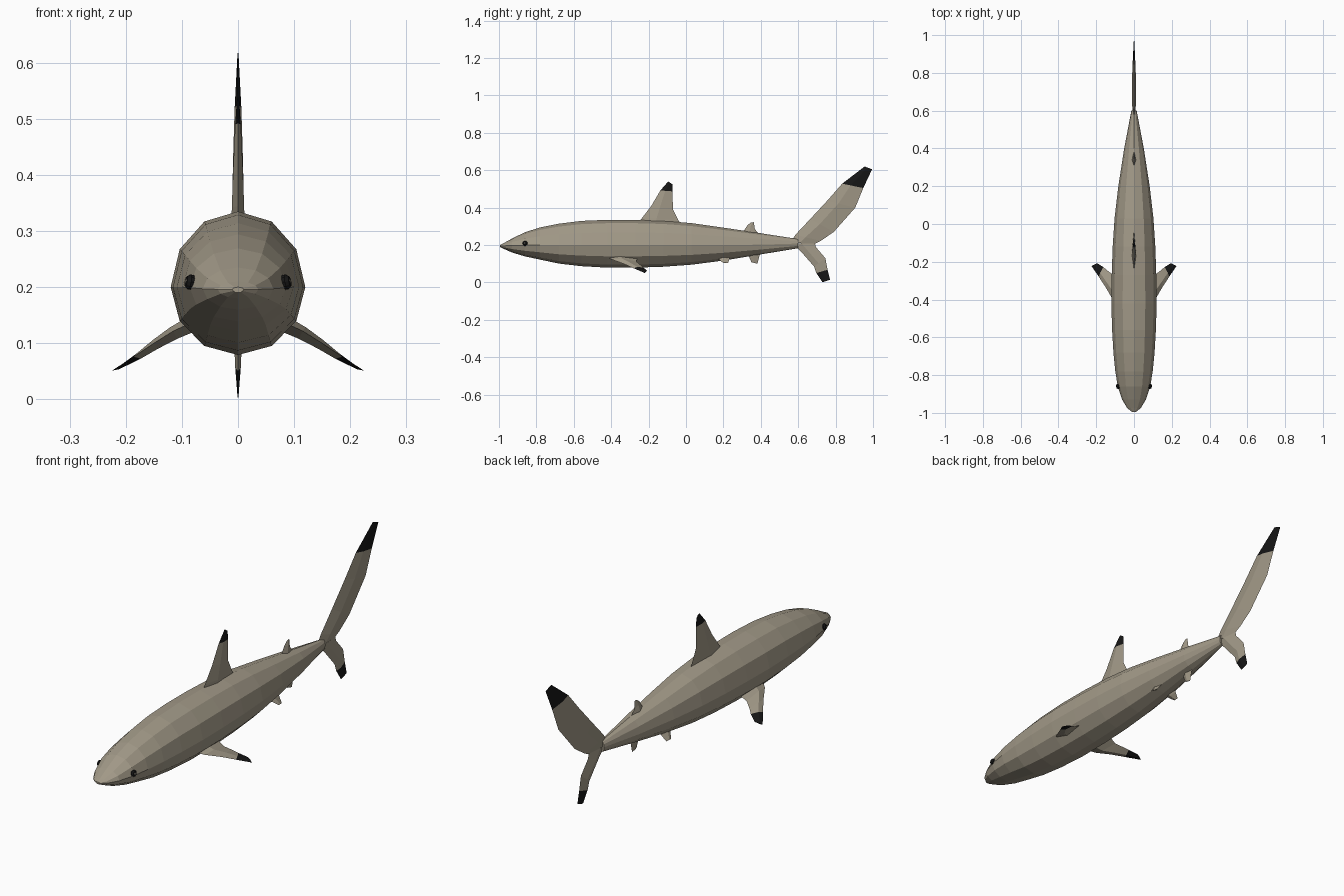
import bpy, bmesh, math
from mathutils import Vector


def material(name, rgb):
    m = bpy.data.materials.new(name)
    m.diffuse_color = (*rgb, 1)
    return m


GREY = material("warm_grey", (0.36, 0.32, 0.245))
BLACK = material("fin_black", (0.008, 0.008, 0.008))


def finish(name, bm):
    bmesh.ops.recalc_face_normals(bm, faces=bm.faces)
    mesh = bpy.data.meshes.new(name)
    bm.to_mesh(mesh)
    bm.free()
    mesh.materials.append(GREY)
    mesh.materials.append(BLACK)
    ob = bpy.data.objects.new(name, mesh)
    bpy.context.collection.objects.link(ob)
    return ob


def loft(bm, rings, black_from=99):
    """Skin closed rings of points; bands from black_from on are black."""
    rows = [[bm.verts.new(p) for p in r] for r in rings]
    n = len(rows[0])
    for k in range(len(rows) - 1):
        for i in range(n):
            j = (i + 1) % n
            f = bm.faces.new((rows[k][i], rows[k][j], rows[k + 1][j], rows[k + 1][i]))
            f.material_index = int(k >= black_from)
    bm.faces.new(rows[0])
    bm.faces.new(rows[-1]).material_index = int(black_from < 99)


def fin(name, stations, black_from=99, normal=(1, 0, 0)):
    """Diamond-section fin; station = leading point, trailing point, half thickness."""
    bm = bmesh.new()
    nrm = Vector(normal).normalized()
    rings = []
    for lead, trail, t in stations:
        a, b = [Vector(p) if len(p) == 3 else Vector((0, *p)) for p in (lead, trail)]
        mid = a.lerp(b, 0.4)
        rings.append([a, mid + nrm * t, b, mid - nrm * t])
    loft(bm, rings, black_from)
    return finish(name, bm)


# Body: twelve-sided sections (y, half width, centre z, height above, depth below)
sections = [
    (-0.995, 0.010, 0.196, 0.004, 0.006), (-0.975, 0.036, 0.196, 0.014, 0.016),
    (-0.93, 0.063, 0.197, 0.038, 0.037), (-0.86, 0.086, 0.199, 0.070, 0.060),
    (-0.78, 0.099, 0.2, 0.094, 0.078), (-0.68, 0.109, 0.2, 0.114, 0.099),
    (-0.56, 0.116, 0.2, 0.129, 0.113), (-0.42, 0.12, 0.2, 0.135, 0.121),
    (-0.27, 0.118, 0.2, 0.135, 0.121), (-0.12, 0.113, 0.2, 0.130, 0.116),
    (0.03, 0.103, 0.2, 0.117, 0.105), (0.2, 0.083, 0.2, 0.093, 0.083),
    (0.4, 0.052, 0.202, 0.061, 0.052), (0.6, 0.014, 0.208, 0.024, 0.025)]
body = bmesh.new()
loft(body, [[(w * math.cos(a), y, z + (up if math.sin(a) > 0 else down) * math.sin(a))
             for a in [math.tau * i / 12 for i in range(12)]]
            for y, w, z, up, down in sections])
finish("body", body)

# Fins along the centre line, given as (y, z) pairs
fin("dorsal_fin", [
    ((-0.26, 0.31), (-0.02, 0.30), 0.012), ((-0.235, 0.345), (-0.042, 0.335), 0.011),
    ((-0.185, 0.41), (-0.07, 0.39), 0.009), ((-0.137, 0.492), (-0.072, 0.487), 0.005),
    ((-0.095, 0.54), (-0.073, 0.525), 0.002)], 3)
fin("rear_dorsal_fin", [
    ((0.29, 0.25), (0.405, 0.235), 0.012), ((0.31, 0.278), (0.385, 0.265), 0.01),
    ((0.33, 0.307), (0.368, 0.285), 0.006), ((0.347, 0.32), (0.363, 0.322), 0.002)])
fin("anal_fin", [
    ((0.32, 0.165), (0.405, 0.17), 0.012), ((0.335, 0.142), (0.393, 0.145), 0.009),
    ((0.35, 0.108), (0.382, 0.1), 0.003)])
fin("tail_upper_lobe", [
    ((0.56, 0.215), (0.68, 0.203), 0.008), ((0.585, 0.255), (0.72, 0.222), 0.011),
    ((0.665, 0.34), (0.79, 0.27), 0.011), ((0.755, 0.437), (0.905, 0.40), 0.009),
    ((0.835, 0.528), (0.948, 0.505), 0.006), ((0.955, 0.62), (0.995, 0.605), 0.001)], 4)
fin("tail_lower_lobe", [
    ((0.57, 0.21), (0.69, 0.208), 0.008), ((0.615, 0.165), (0.695, 0.188), 0.009),
    ((0.685, 0.085), (0.745, 0.13), 0.007), ((0.697, 0.05), (0.757, 0.068), 0.005),
    ((0.73, 0.001), (0.77, 0.014), 0.001)], 3)

# Paired fins and eyes
for s, side in ((1, "right"), (-1, "left")):
    fin(side + "_pectoral_fin", [
        ((s * 0.075, -0.43, 0.14), (s * 0.075, -0.26, 0.135), 0.015),
        ((s * 0.115, -0.395, 0.122), (s * 0.115, -0.265, 0.112), 0.012),
        ((s * 0.15, -0.335, 0.10), (s * 0.143, -0.245, 0.095), 0.009),
        ((s * 0.186, -0.28, 0.076), (s * 0.162, -0.228, 0.08), 0.006),
        ((s * 0.225, -0.222, 0.051), (s * 0.195, -0.208, 0.062), 0.002)],
        3, (s * 0.5, 0, 0.87))
    fin(side + "_pelvic_fin", [
        ((s * 0.03, 0.15, 0.14), (s * 0.03, 0.235, 0.145), 0.01),
        ((s * 0.046, 0.175, 0.124), (s * 0.043, 0.232, 0.125), 0.007),
        ((s * 0.064, 0.198, 0.105), (s * 0.06, 0.225, 0.103), 0.002)],
        99, (s * 0.75, 0, 0.66))
    # Eye: black button with a small grey pupil plate, facing outward
    out = Vector((s * 0.95, -0.25, 0.2)).normalized()
    turn = out.to_track_quat('Z', 'Y').to_matrix().to_4x4()
    turn.translation = (s * 0.085, -0.86, 0.209)
    eye = bmesh.new()
    loft(eye, [[turn @ Vector((r * math.cos(a), r * math.sin(a), h))
                for a in [math.tau * i / 10 for i in range(10)]]
               for r, h in ((0.013, -0.012), (0.014, 0.002), (0.009, 0.008), (0.004, 0.008),
                            (0.003, 0.0085))], 0)
    eye.faces.ensure_lookup_table()
    eye.faces[-1].material_index = 0
    finish(side + "_eye", eye)
